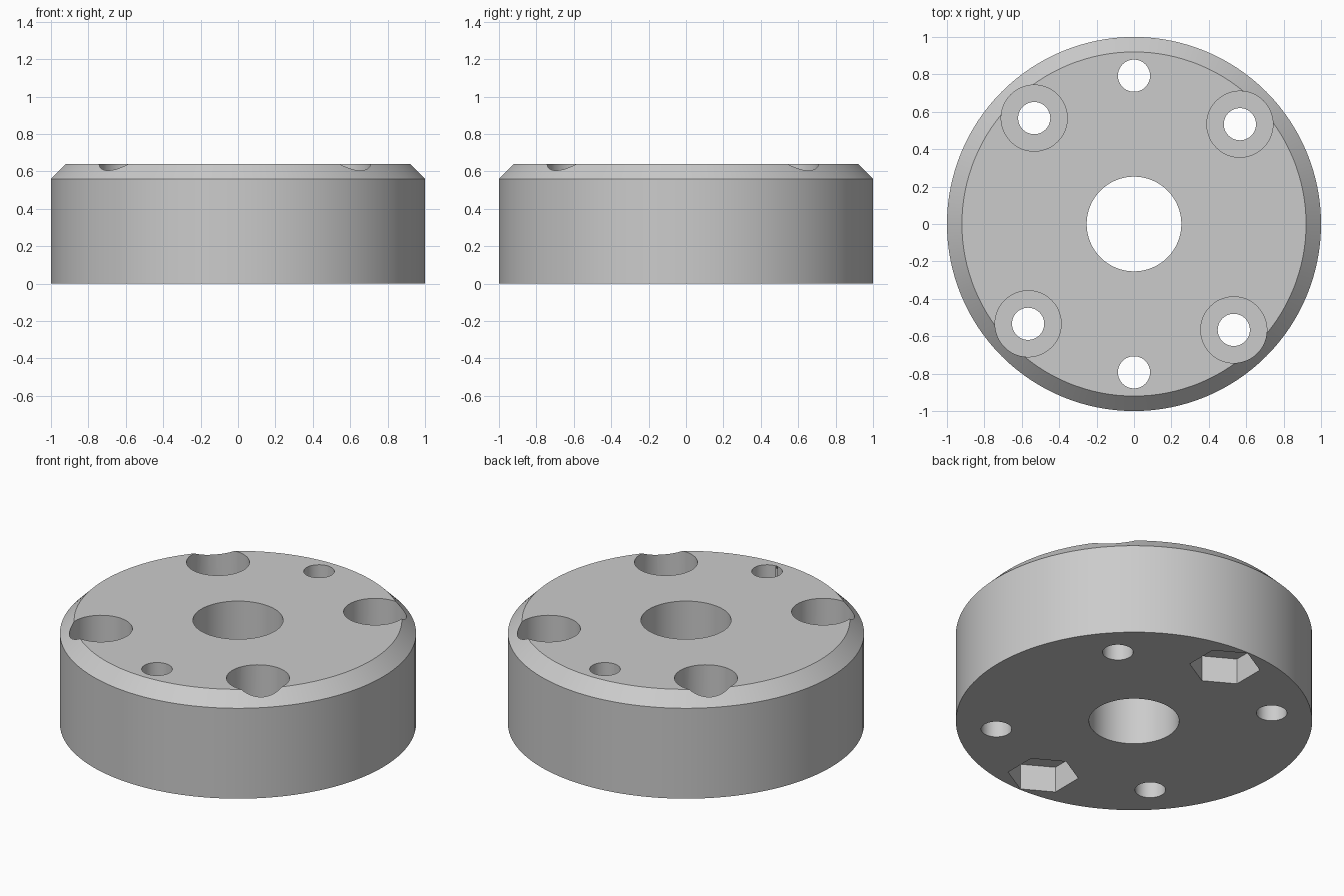
import bpy, bmesh, math
from mathutils import Vector

cube = bpy.data.objects.get("Cube")
if cube:
    bpy.data.objects.remove(cube, do_unlink=True)

HEIGHT = 0.64
CHAMFER = 0.08
BORE_R = 0.253
HOLE_R = 0.086
PIN_Y = 0.793

grey = bpy.data.materials.new("plain grey")
grey.use_nodes = True
colour = (0.6, 0.6, 0.6, 1)
grey.diffuse_color = colour
grey.node_tree.nodes["Principled BSDF"].inputs["Base Color"].default_value = colour


def lathe(name, profile, sides, centre=(0, 0), turn=0.0, closed=False):
    """Revolve (radius, z) points; an open profile is capped at both ends."""
    bm = bmesh.new()
    rings = []
    for r, z in profile:
        ring = []
        for i in range(sides):
            a = turn + math.tau * i / sides
            ring.append(bm.verts.new((centre[0] + r * math.cos(a),
                                      centre[1] + r * math.sin(a), z)))
        rings.append(ring)
    pairs = list(zip(rings, rings[1:]))
    if closed:
        pairs.append((rings[-1], rings[0]))
    else:
        bm.faces.new(rings[0])
        bm.faces.new(rings[-1])
    for a, b in pairs:
        for i in range(sides):
            j = (i + 1) % sides
            bm.faces.new((a[i], a[j], b[j], b[i]))
    bmesh.ops.recalc_face_normals(bm, faces=bm.faces)
    mesh = bpy.data.meshes.new(name)
    bm.to_mesh(mesh)
    bm.free()
    mesh.materials.append(grey)
    ob = bpy.data.objects.new(name, mesh)
    bpy.context.collection.objects.link(ob)
    return ob


# Chamfered disc with its central bore
disc = lathe("flange_disc", [(BORE_R, 0), (1, 0), (1, HEIGHT - CHAMFER),
                             (1 - CHAMFER, HEIGHT), (BORE_R, HEIGHT)], 128, closed=True)

cutters = []
# Four counterbored screw holes
for k in range(4):
    a = math.radians(43.3 + 90 * k)
    centre = Vector((math.cos(a), math.sin(a))) * 0.778
    cutters.append(lathe("screw_hole_cutter", [(HOLE_R, -0.1), (HOLE_R, 0.32),
                                               (0.177, 0.32), (0.177, 0.8)], 48, centre))
# Two through holes with hexagonal nut pockets underneath
for side in (-1, 1):
    centre = (0, side * PIN_Y)
    cutters.append(lathe("through_hole_cutter", [(HOLE_R, -0.1), (HOLE_R, 0.8)], 48, centre))
    cutters.append(lathe("nut_pocket_cutter", [(0.2, -0.1), (0.2, 0.16)], 6, centre, math.pi / 2))

for cutter in cutters:
    cutter.hide_render = True
    mod = disc.modifiers.new("cut", "BOOLEAN")
    mod.operation = "DIFFERENCE"
    mod.solver = "EXACT"
    mod.object = cutter

# Apply the cuts and drop the cutters
bpy.context.view_layer.update()
graph = bpy.context.evaluated_depsgraph_get()
cut_mesh = bpy.data.meshes.new_from_object(disc.evaluated_get(graph))
disc.modifiers.clear()
disc.data = cut_mesh
for cutter in cutters:
    bpy.data.objects.remove(cutter, do_unlink=True)

bpy.ops.object.select_all(action="DESELECT")
disc.select_set(True)
bpy.context.view_layer.objects.active = disc
bpy.ops.object.shade_smooth_by_angle(angle=math.radians(30))
